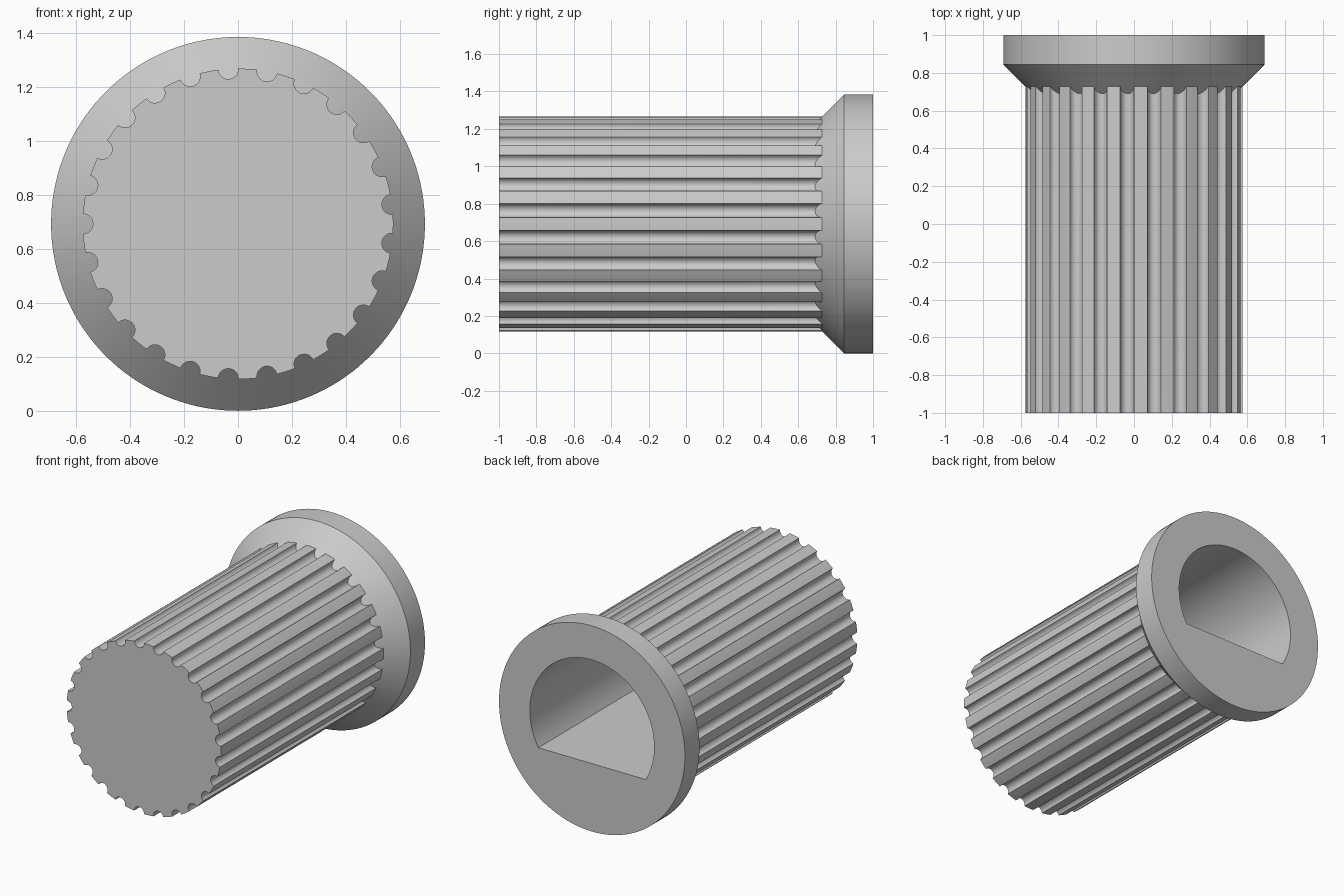
import bpy, bmesh
from math import sin, cos, pi, radians, asin, sqrt

if "Cube" in bpy.data.objects:
    bpy.data.objects.remove(bpy.data.objects["Cube"])

ZC = 0.692          # height of the horizontal axis
R_BODY, R_FLANGE, R_BORE = 0.575, 0.692, 0.463
GROOVES, R_GROOVE = 25, 0.037
FLAT = -0.235       # height of the D flat relative to the axis


def finish(name, bm):
    bmesh.ops.recalc_face_normals(bm, faces=bm.faces[:])
    me = bpy.data.meshes.new(name)
    bm.to_mesh(me)
    bm.free()
    ob = bpy.data.objects.new(name, me)
    bpy.context.collection.objects.link(ob)
    return ob


def loft(name, rings):
    """Closed solid through a list of (outline, y) sections along the y axis."""
    bm = bmesh.new()
    loops = [[bm.verts.new((x, y, ZC + z)) for x, z in pts] for pts, y in rings]
    bm.faces.new(loops[0])
    bm.faces.new(loops[-1])
    n = len(loops[0])
    for a, b in zip(loops, loops[1:]):
        for i in range(n):
            j = (i + 1) % n
            bm.faces.new((a[i], a[j], b[j], b[i]))
    return finish(name, bm)


def circle(r, n=144):
    return [(r * cos(2 * pi * i / n), r * sin(2 * pi * i / n)) for i in range(n)]


def boolean(target, other, op):
    m = target.modifiers.new(op.title(), 'BOOLEAN')
    m.operation, m.object, m.solver = op, other, 'EXACT'
    bpy.context.view_layer.objects.active = target
    bpy.ops.object.modifier_apply(modifier=m.name)
    bpy.data.objects.remove(other)


# Fluted outline: round grooves separated by lands
outline = []
step = 2 * pi / GROOVES
half = asin(R_GROOVE / R_BODY)
for k in range(GROOVES):
    t = pi + k * step
    cx, cz = (R_BODY - 0.001) * cos(t), (R_BODY - 0.001) * sin(t)
    for i in range(13):
        a = t - pi / 2 - pi * i / 12
        outline.append((cx + R_GROOVE * cos(a), cz + R_GROOVE * sin(a)))
    for i in range(1, 4):
        a = t + half + (step - 2 * half) * i / 4
        outline.append((R_BODY * cos(a), R_BODY * sin(a)))
knob = loft("fluted_knob", [(outline, -1.0), (outline, 0.9)])

# Flange with a 45 degree chamfer that runs into the grooves
flange = loft("flange", [(circle(0.50), 0.653), (circle(R_FLANGE), 0.845),
                         (circle(R_FLANGE), 1.0)])
boolean(knob, flange, 'UNION')

# Blind D-shaped bore from the back
a0 = asin(FLAT / R_BORE)
d_shape = [(R_BORE * cos(a0 + (pi - 2 * a0) * i / 96),
            R_BORE * sin(a0 + (pi - 2 * a0) * i / 96)) for i in range(97)]
bore = loft("bore_cutter", [(d_shape, -0.8), (d_shape, 1.1)])
bore.hide_render = True
boolean(knob, bore, 'DIFFERENCE')

# Smooth shading with crisp edges
bpy.ops.object.select_all(action='DESELECT')
knob.select_set(True)
bpy.context.view_layer.objects.active = knob
bpy.ops.object.shade_smooth_by_angle(angle=radians(22))
